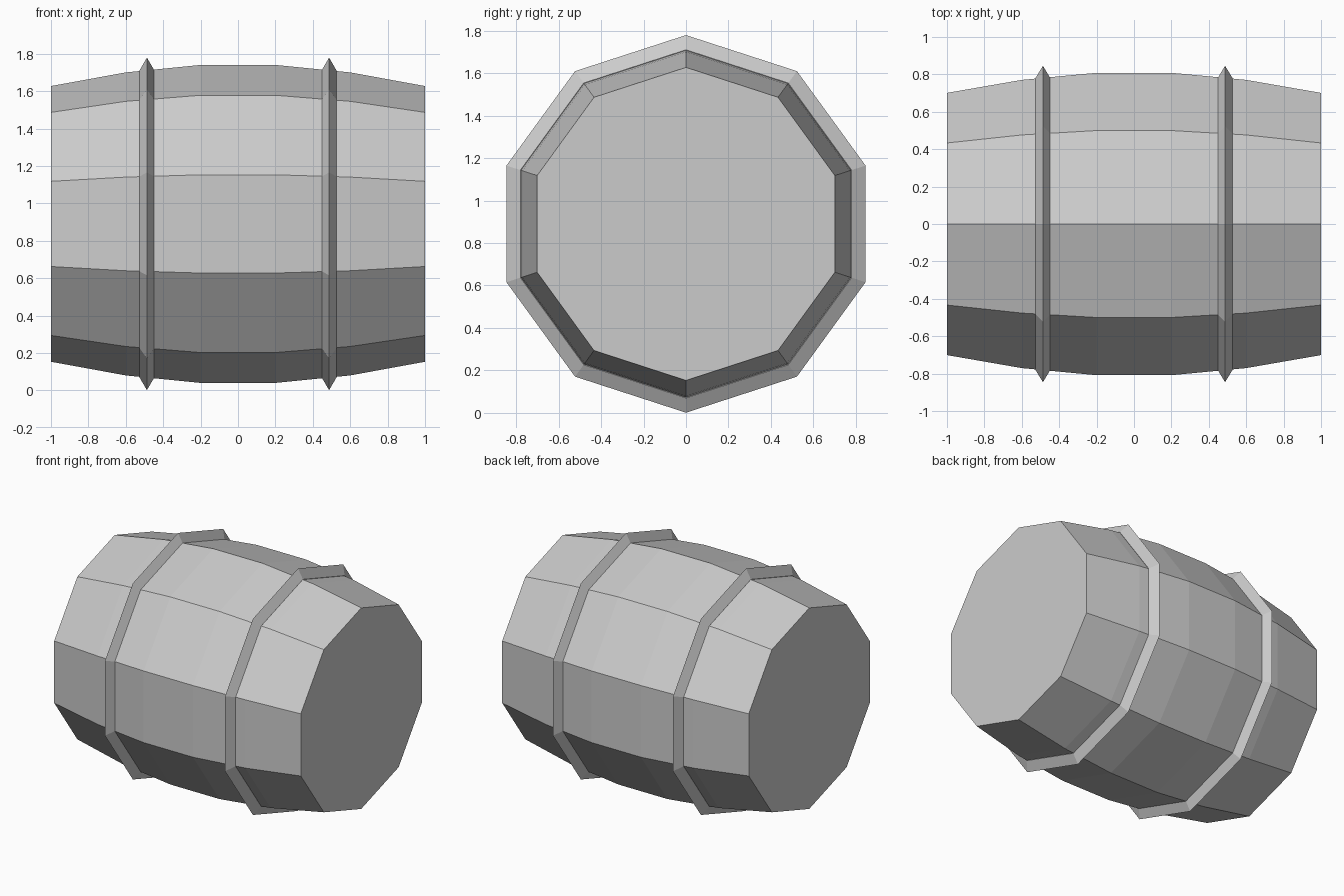
import bpy, bmesh
from math import cos, sin, tau

if "Cube" in bpy.data.objects:
    bpy.data.objects.remove(bpy.data.objects["Cube"])

SIDES = 10
AXIS_Z = 0.89


def lathe(name, profile, closed=False):
    """Revolve (x, radius) points around the barrel's horizontal axis."""
    bm = bmesh.new()
    rings = [[bm.verts.new((x, r * sin(tau * i / SIDES), r * cos(tau * i / SIDES)))
              for i in range(SIDES)] for x, r in profile]
    pairs = list(zip(rings, rings[1:]))
    if closed:
        pairs.append((rings[-1], rings[0]))
    for a, b in pairs:
        for i in range(SIDES):
            j = (i + 1) % SIDES
            bm.faces.new((a[i], a[j], b[j], b[i]))
    if not closed:
        bm.faces.new(rings[0])
        bm.faces.new(rings[-1])
    bmesh.ops.recalc_face_normals(bm, faces=bm.faces)
    mesh = bpy.data.meshes.new(name)
    bm.to_mesh(mesh)
    bm.free()
    obj = bpy.data.objects.new(name, mesh)
    obj.location.z = AXIS_Z
    bpy.context.collection.objects.link(obj)
    return obj


# Bulging barrel body with flat ends
half = [(0.2, 0.85), (0.6, 0.81), (1.0, 0.737)]
lathe("barrel_body", [(-x, r) for x, r in reversed(half)] + half)

# Two ridged hoops with a diamond cross-section
for side, x in (("left", -0.487), ("right", 0.487)):
    lathe(side + "_hoop", [(x - 0.04, 0.82), (x, 0.889),
                           (x + 0.04, 0.82), (x, 0.76)], closed=True)
